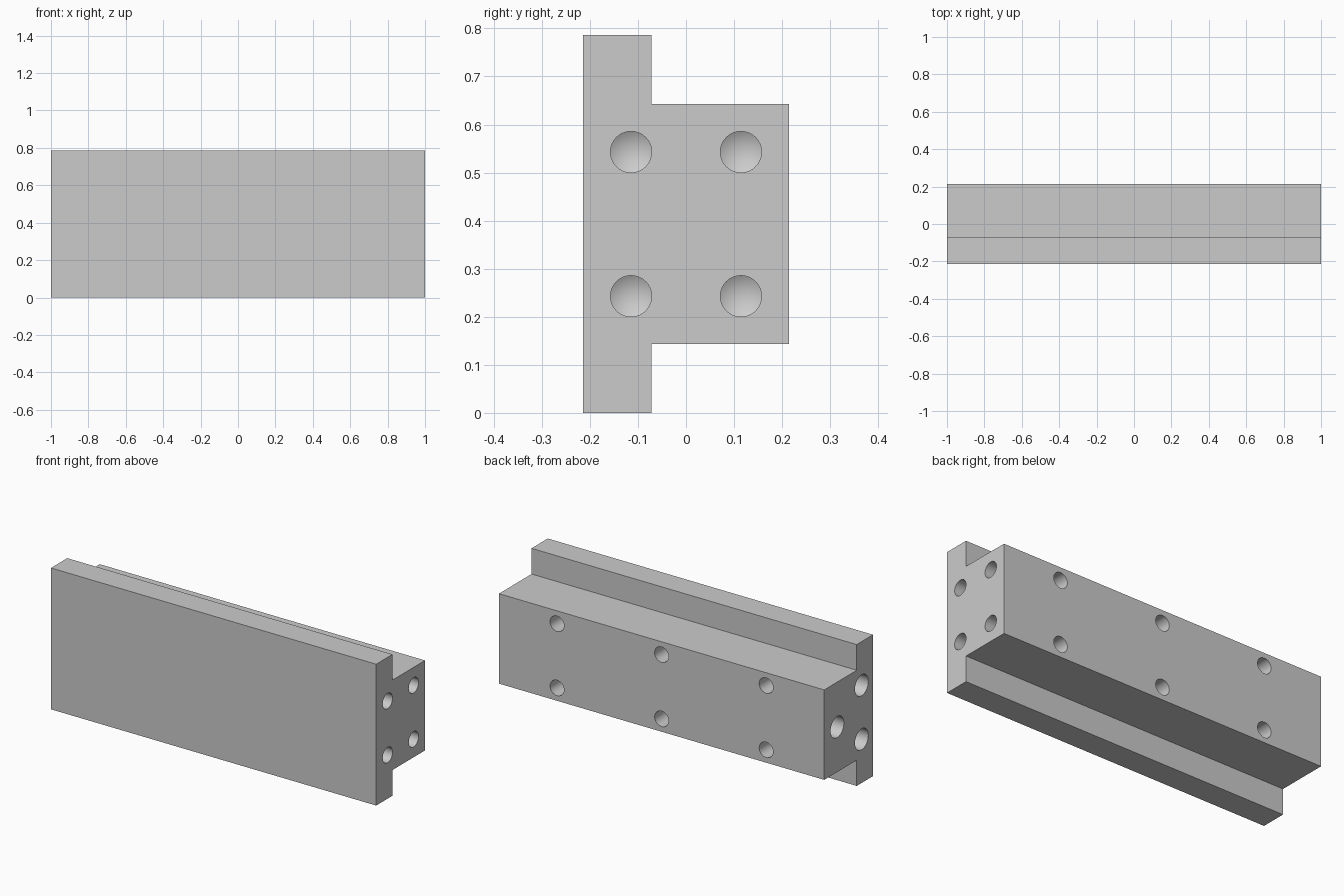
import bpy, bmesh
from math import radians
from mathutils import Vector, Matrix

if "Cube" in bpy.data.objects:
    bpy.data.objects.remove(bpy.data.objects["Cube"])

U = 1 / 70  # plate is drawn on a 140-unit length


def prism(name, profile, half_len):
    """Extrude a (y, z) profile along x."""
    bm = bmesh.new()
    face = bm.faces.new([bm.verts.new((-half_len, y, z)) for y, z in profile])
    ext = bmesh.ops.extrude_face_region(bm, geom=[face])
    moved = [g for g in ext["geom"] if isinstance(g, bmesh.types.BMVert)]
    bmesh.ops.translate(bm, verts=moved, vec=(2 * half_len, 0, 0))
    bmesh.ops.recalc_face_normals(bm, faces=bm.faces)
    return finish(name, bm)


def finish(name, bm):
    mesh = bpy.data.meshes.new(name)
    bm.to_mesh(mesh)
    bm.free()
    obj = bpy.data.objects.new(name, mesh)
    bpy.context.collection.objects.link(obj)
    return obj


def add_drill(bm, mouth, inward, radius, depth, sides=32):
    """Cylinder with a conical tip, starting slightly outside the surface."""
    inward = Vector(inward)
    rot = inward.to_track_quat('Z', 'Y').to_matrix().to_4x4()
    place = Matrix.Translation(mouth) @ rot
    rings = []
    circle = bmesh.ops.create_circle(bm, segments=sides, radius=radius, cap_ends=True)["verts"]
    rings.append(circle)
    face = circle[0].link_faces[0]
    ext = bmesh.ops.extrude_face_region(bm, geom=[face], use_keep_orig=True)["geom"]
    top = [g for g in ext if isinstance(g, bmesh.types.BMVert)]
    for v in circle:
        v.co.z = -0.02
    for v in top:
        v.co.z = depth
    cap = next(g for g in ext if isinstance(g, bmesh.types.BMFace))
    tip = bmesh.ops.poke(bm, faces=[cap])["verts"]
    tip[0].co.z = depth + radius * 0.6
    bmesh.ops.transform(bm, matrix=place, verts=circle + top + tip)


# T-shaped rail body
body = prism("rail_body", [(y * U, z * U) for y, z in (
    (-15, 0), (-5, 0), (-5, 10), (15, 10), (15, 45), (-5, 45), (-5, 55), (-15, 55))], 1.0)

bm = bmesh.new()
# Right end: four small holes
for y in (-8, 8):
    for z in (17, 38):
        add_drill(bm, (1, y * U, z * U), (-1, 0, 0), 3 * U, 0.25)
# Left end: three larger holes in a triangle
for y, z in ((-8, 17), (-8, 38), (7, 27.5)):
    add_drill(bm, (-1, y * U, z * U), (1, 0, 0), 4.1 * U, 0.25)
# Back face: two rows of three mounting holes
for x in (-45, 0, 45):
    for z in (15, 40):
        add_drill(bm, (x * U, 15 * U, z * U), (0, -1, 0), 3 * U, 0.21)
bmesh.ops.recalc_face_normals(bm, faces=bm.faces)
cutter = finish("hole_cutter", bm)
cutter.hide_render = True

# Cut the holes
mod = body.modifiers.new("holes", 'BOOLEAN')
mod.operation = 'DIFFERENCE'
mod.solver = 'EXACT'
mod.object = cutter
bpy.context.view_layer.objects.active = body
body.select_set(True)
bpy.ops.object.modifier_apply(modifier=mod.name)
bpy.data.objects.remove(cutter)
bpy.ops.object.shade_smooth_by_angle(angle=radians(25))
